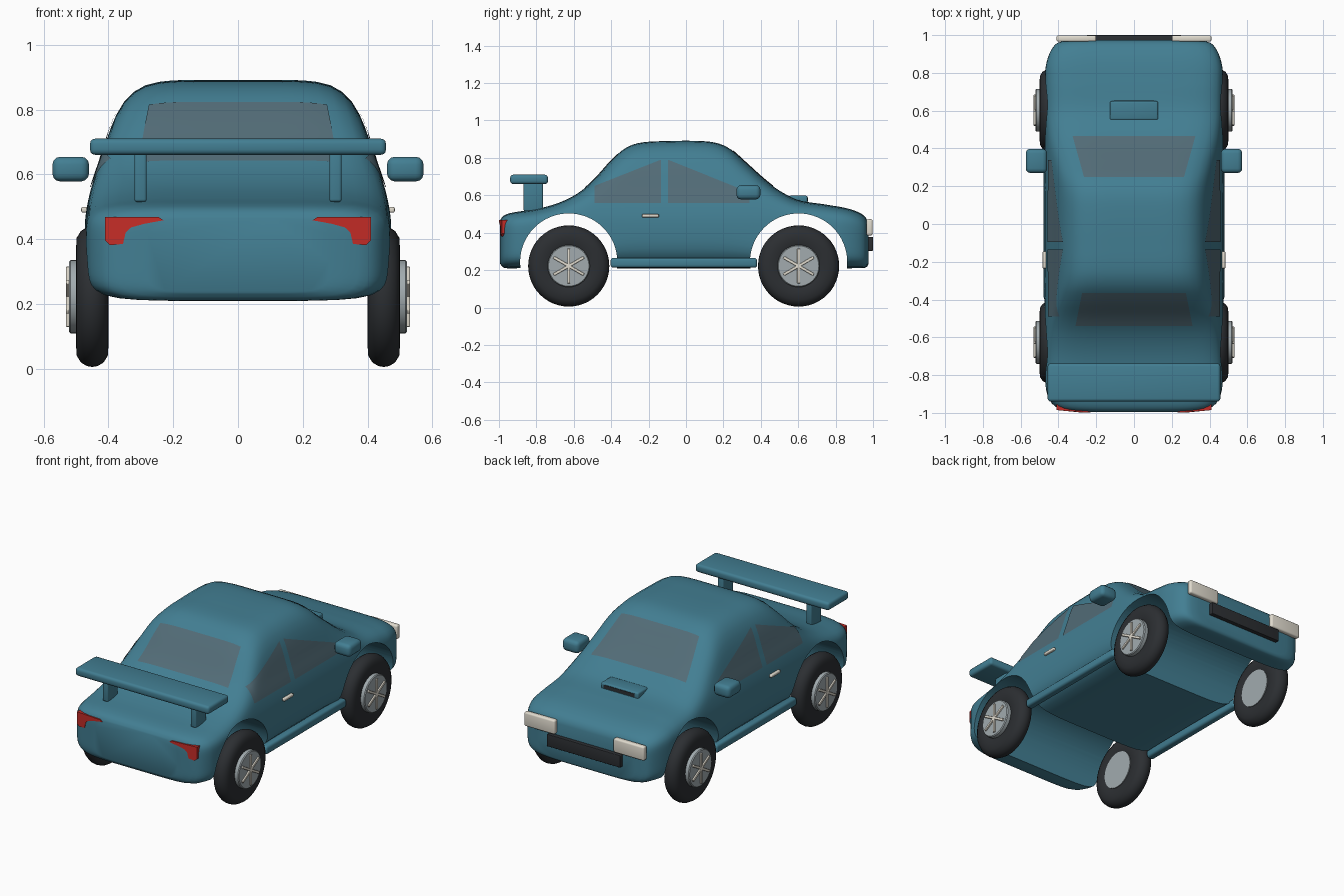
import bpy, bmesh, math
from mathutils import Vector, Matrix

if "Cube" in bpy.data.objects:
    bpy.data.objects.remove(bpy.data.objects["Cube"])

def material(name, rgb):
    m = bpy.data.materials.new(name)
    m.diffuse_color = (*rgb, 1)
    m.use_nodes = True
    m.node_tree.nodes["Principled BSDF"].inputs["Base Color"].default_value = m.diffuse_color
    return m

PAINT = material("teal_paint", (0.055, 0.21, 0.29))
GLASS = material("tinted_glass", (0.085, 0.15, 0.185))
BLACK = material("black_rubber", (0.025, 0.028, 0.032))
RED = material("red_lens", (0.55, 0.025, 0.02))
CREAM = material("cream_trim", (0.75, 0.71, 0.62))
METAL = material("wheel_metal", (0.36, 0.41, 0.43))

def finish(name, bm, mat, angle=40):
    bmesh.ops.recalc_face_normals(bm, faces=bm.faces)
    me = bpy.data.meshes.new(name)
    bm.to_mesh(me)
    bm.free()
    ob = bpy.data.objects.new(name, me)
    bpy.context.collection.objects.link(ob)
    me.materials.append(mat)
    smooth(ob, angle)
    return ob

def smooth(ob, angle=40):
    bpy.ops.object.select_all(action='DESELECT')
    ob.select_set(True)
    bpy.context.view_layer.objects.active = ob
    bpy.ops.object.shade_smooth_by_angle(angle=math.radians(angle))

def box(name, x, y, z, mat, bevel=0.0, rot=None):
    """Rounded box from (min, max) ranges."""
    bm = bmesh.new()
    bmesh.ops.create_cube(bm, size=1)
    for v in bm.verts:
        v.co = Vector((v.co.x * (x[1] - x[0]), v.co.y * (y[1] - y[0]), v.co.z * (z[1] - z[0])))
    if bevel:
        bmesh.ops.bevel(bm, geom=bm.edges[:], offset=bevel, segments=3, profile=0.5, affect='EDGES')
    if rot:
        bmesh.ops.transform(bm, matrix=Matrix.Rotation(rot, 4, 'X'), verts=bm.verts)
    bmesh.ops.translate(bm, vec=(sum(x) / 2, sum(y) / 2, sum(z) / 2), verts=bm.verts)
    return finish(name, bm, mat)

def curve(pts, t):
    """Smooth Hermite interpolation through (t, value) points."""
    if t <= pts[0][0]: return pts[0][1]
    if t >= pts[-1][0]: return pts[-1][1]
    i = max(k for k in range(len(pts) - 1) if pts[k][0] <= t)
    def tan(k):
        a, b = pts[max(k - 1, 0)], pts[min(k + 1, len(pts) - 1)]
        return (b[1] - a[1]) / (b[0] - a[0])
    (t0, p0), (t1, p1) = pts[i], pts[i + 1]
    h = t1 - t0
    s = (t - t0) / h
    return ((2*s**3 - 3*s*s + 1) * p0 + (s**3 - 2*s*s + s) * h * tan(i)
            + (3*s*s - 2*s**3) * p1 + (s**3 - s*s) * h * tan(i + 1))

# Body shape: roof line, plan width factor, side taper by height
TOP = [(-.995, .465), (-.98, .487), (-.94, .505), (-.8, .527), (-.68, .56), (-.58, .61), (-.5, .675),
       (-.4, .785), (-.33, .848), (-.25, .88), (-.1, .89), (.08, .89), (.17, .878), (.24, .845), (.32, .775),
       (.42, .685), (.5, .625), (.6, .575), (.75, .55), (.87, .528), (.94, .5), (.965, .475), (.975, .45)]
BOT = [(-.995, .235), (-.975, .213), (-.9, .21), (.92, .21), (.965, .215), (.975, .23)]
PLAN = [(-.995, .6), (-.985, .79), (-.965, .89), (-.92, .965), (-.82, 1), (.8, 1), (.88, .97),
        (.94, .905), (.965, .83), (.975, .7)]
SIDE = [(.2, .467), (.45, .469), (.55, .452), (.65, .42), (.75, .39), (.85, .36), (.9, .35)]
N = 6

def half_width(y, z):
    t, b = curve(TOP, y), curve(BOT, y)
    v = min(1, abs((z - (t + b) / 2) / ((t - b) / 2)))
    return (1 - v**N)**(1 / N) * curve(SIDE, z) * curve(PLAN, y)

def top_z(x, y):
    hi, lo = curve(TOP, y), (curve(TOP, y) + curve(BOT, y)) / 2
    for _ in range(30):
        mid = (lo + hi) / 2
        if half_width(y, mid) > abs(x): lo = mid
        else: hi = mid
    return lo

# Lofted body with wheel arches cut through
ys = [-.995, -.991, -.985, -.976, -.965, -.95] + [-.92 + i * .02 for i in range(93)] + [.935, .95, .96, .968, .975]
bm = bmesh.new()
rings = []
for y in ys:
    t, b = curve(TOP, y), curve(BOT, y)
    ring = []
    for k in range(72):
        c, s = math.cos(math.tau * k / 72), math.sin(math.tau * k / 72)
        r = (abs(c)**N + abs(s)**N)**(-1 / N)
        z = (t + b) / 2 + r * s * (t - b) / 2
        ring.append(bm.verts.new((r * c * curve(SIDE, z) * curve(PLAN, y), y, z)))
    rings.append(ring)
for a, b in zip(rings, rings[1:]):
    for k in range(72):
        bm.faces.new((a[k], a[k - 1], b[k - 1], b[k]))
bm.faces.new(rings[0])
bm.faces.new(rings[-1])
body = finish("body", bm, PAINT)

WHEEL_Y = (-.627, .602)
bm = bmesh.new()
for y in WHEEL_Y:
    m = Matrix.Translation((0, y, .243)) @ Matrix.Rotation(math.pi / 2, 4, 'Y')
    bmesh.ops.create_cone(bm, cap_ends=True, segments=64, radius1=.26, radius2=.26, depth=1.4, matrix=m)
cutter = finish("arch_cutter", bm, PAINT)
cutter.hide_render = True
mod = body.modifiers.new("arches", 'BOOLEAN')
mod.operation, mod.solver, mod.object = 'DIFFERENCE', 'EXACT', cutter
bpy.context.view_layer.objects.active = body
bpy.ops.object.modifier_apply(modifier=mod.name)
bpy.data.objects.remove(cutter)
smooth(body)

# Windows: patches lying just outside the body surface
def patch(name, corners, place, nu=14, nv=10):
    a, b, c, d = (Vector(p) for p in corners)
    bm = bmesh.new()
    grid = [[bm.verts.new(place(*a.lerp(b, i / nu).lerp(d.lerp(c, i / nu), j / nv)))
             for j in range(nv + 1)] for i in range(nu + 1)]
    for i in range(nu):
        for j in range(nv):
            bm.faces.new((grid[i][j], grid[i + 1][j], grid[i + 1][j + 1], grid[i][j + 1]))
    return finish(name, bm, GLASS)

on_top = lambda x, y: (x, y, top_z(x, y) + .004)
patch("windscreen", [(-.325, .465), (.325, .465), (.265, .25), (-.265, .25)], on_top)
patch("rear_window", [(-.31, -.54), (.31, -.54), (.275, -.365), (-.275, -.365)], on_top)
for s, side in ((-1, "left"), (1, "right")):
    on_side = lambda y, z: (s * (half_width(y, z) + .004), y, z)
    patch(side + "_rear_side_window", [(-.49, .56), (-.135, .56), (-.135, .79), (-.49, .65)], on_side)
    patch(side + "_front_side_window", [(-.095, .56), (.34, .56), (.34, .615), (-.095, .79)], on_side)

# Wheels
def lathe(name, profile, y, s, mat):
    """Spin (radius, x) points around the axle."""
    bm = bmesh.new()
    vs = [bm.verts.new((s * x, y, .222 + r)) for r, x in profile]
    es = [bm.edges.new(p) for p in zip(vs, vs[1:])]
    bmesh.ops.spin(bm, geom=vs + es, cent=(0, y, .222), axis=(1, 0, 0), angle=math.tau, steps=48)
    bmesh.ops.remove_doubles(bm, verts=bm.verts, dist=1e-5)
    return finish(name, bm, mat, 35)

for y, end in zip(WHEEL_Y, ("rear", "front")):
    for s, side in ((-1, "left"), (1, "right")):
        tag = f"{side}_{end}_"
        lathe(tag + "tyre", [(.1, .41), (.12, .402), (.15, .4), (.182, .402), (.203, .415), (.214, .433), (.217, .45),
                             (.214, .467), (.203, .485), (.182, .498), (.15, .5), (.12, .498), (.1, .49)], y, s, BLACK)
        lathe(tag + "hub", [(0, .4), (.113, .4), (.113, .517), (.108, .522), (0, .522)], y, s, METAL)
        for k in range(3):
            bar = box(tag + "spokes", (-.007, .007), (-.0075, .0075), (-.093, .093), CREAM, .003)
            bar.location = (s * .524, y, .222)
            bar.rotation_euler.x = k * math.pi / 3

# Paired side parts
def pair(name, x, *args, **kw):
    box("right_" + name, x, *args, **kw)
    box("left_" + name, (-x[1], -x[0]), *args, **kw)

pair("mirror", (.46, .573), (.27, .398), (.578, .654), PAINT, bevel=.024)
pair("sill", (.43, .478), (-.403, .38), (.213, .265), PAINT, bevel=.014)
pair("door_handle", (.464, .484), (-.235, -.145), (.482, .499), CREAM, bevel=.005)
pair("headlight", (.2, .41), (.965, .998), (.385, .472), CREAM, bevel=.01)
pair("spoiler_post", (.282, .32), (-.868, -.765), (.515, .68), PAINT, bevel=.008)

# Spoiler wing, grille and bonnet scoop
box("spoiler_wing", (-.457, .457), (-.94, -.738), (.66, .71), PAINT, .016)
box("grille", (-.25, .25), (.96, 1.0), (.303, .378), BLACK, .004)
box("bonnet_scoop", (-.128, .128), (.55, .65), (.555, .598), PAINT, .01)
box("scoop_opening", (-.105, .105), (.64, .653), (.568, .588), BLACK)

# Tail lights: hooked outline extruded
OUT = [(.23, .458), (.245, .468), (.41, .468), (.41, .395), (.395, .381), (.355, .385),
       (.347, .42), (.33, .436), (.29, .447)]
for s, side in ((-1, "left"), (1, "right")):
    bm = bmesh.new()
    f = bm.faces.new([bm.verts.new((s * x, -.99 + .1 * max(0, x - .27), z)) for x, z in OUT])
    new = bmesh.ops.extrude_face_region(bm, geom=[f])["geom"]
    bmesh.ops.translate(bm, vec=(0, .04, 0), verts=[v for v in new if isinstance(v, bmesh.types.BMVert)])
    bmesh.ops.translate(bm, vec=(0, -.009, 0), verts=bm.verts)
    finish(side + "_tail_light", bm, RED, 20)
